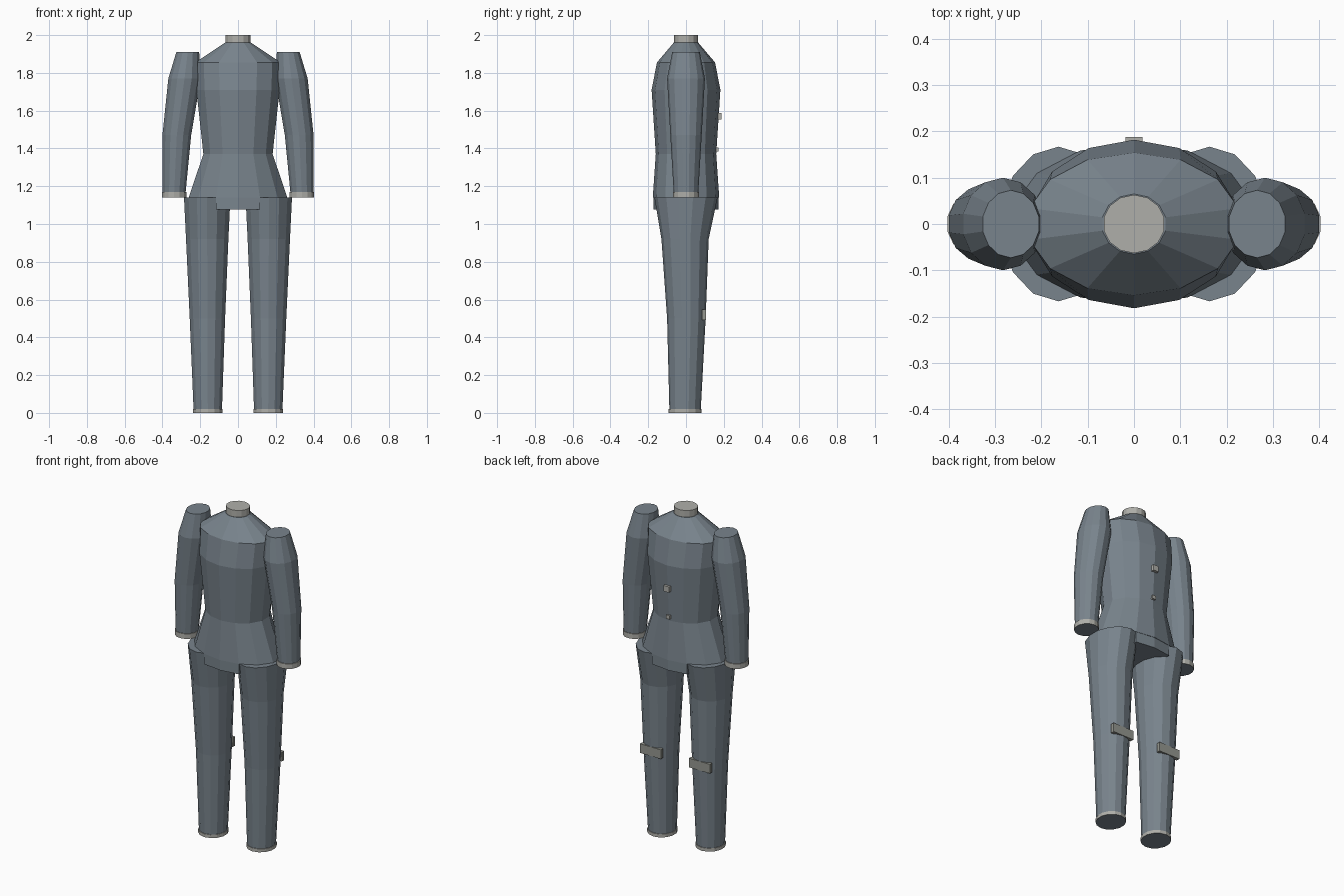
import bpy, bmesh, math

if "Cube" in bpy.data.objects:
    bpy.data.objects.remove(bpy.data.objects["Cube"])

def material(name, rgb):
    m = bpy.data.materials.new(name)
    m.diffuse_color = (*rgb, 1)
    m.use_nodes = True
    m.node_tree.nodes["Principled BSDF"].inputs["Base Color"].default_value = m.diffuse_color
    return m

CLOTH = material("slate cloth", (0.19, 0.23, 0.265))
TRIM = material("light grey trim", (0.43, 0.43, 0.40))
METAL = material("dull clasp grey", (0.30, 0.31, 0.28))
SIDES = 14

def finish(name, bm, mats):
    bmesh.ops.recalc_face_normals(bm, faces=bm.faces)
    me = bpy.data.meshes.new(name)
    bm.to_mesh(me)
    bm.free()
    for m in mats:
        me.materials.append(m)
    ob = bpy.data.objects.new(name, me)
    bpy.context.collection.objects.link(ob)
    return ob

def loft(name, rings, mats, bottom_mat=0):
    """rings: (z, centre x, half width x, centre y, half depth y)"""
    bm = bmesh.new()
    loops = []
    for z, cx, rx, cy, ry in rings:
        loops.append([bm.verts.new((cx + rx * math.sin(2 * math.pi * i / SIDES),
                                    cy + ry * math.cos(2 * math.pi * i / SIDES), z))
                      for i in range(SIDES)])
    for a, b in zip(loops, loops[1:]):
        for i in range(SIDES):
            j = (i + 1) % SIDES
            bm.faces.new((a[i], a[j], b[j], b[i]))
    bm.faces.new(loops[0]).material_index = bottom_mat
    bm.faces.new(loops[-1])
    return finish(name, bm, mats)

def box(name, centre, size, mat):
    bm = bmesh.new()
    bmesh.ops.create_cube(bm, size=1)
    for v in bm.verts:
        v.co = [c + p * s for c, p, s in zip(centre, v.co, size)]
    return finish(name, bm, [mat])

# jacket body and neck
loft("jacket", [(1.14, 0, 0.268, 0, 0.176), (1.37, 0, 0.188, 0, 0.160),
                (1.71, 0, 0.226, 0, 0.182), (1.855, 0, 0.232, 0, 0.154),
                (1.96, 0, 0.070, 0, 0.065)], [CLOTH])
loft("neck", [(1.95, 0, 0.067, 0, 0.063), (2.0, 0, 0.067, 0, 0.063)], [TRIM])

# crotch section between the legs
bm = bmesh.new()
outline = [(0, 0.173), (0.117, 0.157), (0.117, -0.157),
           (0, -0.173), (-0.117, -0.157), (-0.117, 0.157)]
low = [bm.verts.new((x, y, 1.077)) for x, y in outline]
high = [bm.verts.new((x, y, 1.145)) for x, y in outline]
bm.faces.new(low)
bm.faces.new(high)
for i in range(6):
    j = (i + 1) % 6
    bm.faces.new((low[i], low[j], high[j], high[i]))
finish("crotch", bm, [CLOTH])

for s, side in ((-1, "left"), (1, "right")):
    # sleeves with cuffs
    loft(side + "_sleeve", [(1.165, s * 0.338, 0.062, 0, 0.065),
                            (1.47, s * 0.324, 0.078, 0, 0.083),
                            (1.77, s * 0.283, 0.088, 0, 0.100),
                            (1.91, s * 0.266, 0.062, 0, 0.073)], [CLOTH])
    loft(side + "_sleeve_cuff", [(1.14, s * 0.338, 0.067, 0, 0.069),
                                 (1.17, s * 0.338, 0.067, 0, 0.069)], [TRIM, CLOTH], 1)
    # trouser legs with ankle bands
    loft(side + "_leg", [(0.015, s * 0.160, 0.077, -0.005, 0.083),
                         (0.50, s * 0.162, 0.096, 0.002, 0.102),
                         (0.92, s * 0.163, 0.115, -0.005, 0.125),
                         (1.14, s * 0.163, 0.126, 0, 0.167)], [CLOTH])
    loft(side + "_ankle_band", [(0, s * 0.160, 0.081, -0.005, 0.087),
                                (0.02, s * 0.160, 0.081, -0.005, 0.087)], [TRIM, CLOTH], 1)
    # plate on the back of the calf
    box(side + "_calf_plate", (s * 0.163, 0.095, 0.52), (0.14, 0.022, 0.055), METAL)

# small fittings on the back of the jacket
box("upper_back_fitting", (0, 0.175, 1.57), (0.036, 0.026, 0.034), TRIM)
box("lower_back_fitting", (0, 0.161, 1.395), (0.022, 0.022, 0.022), TRIM)
